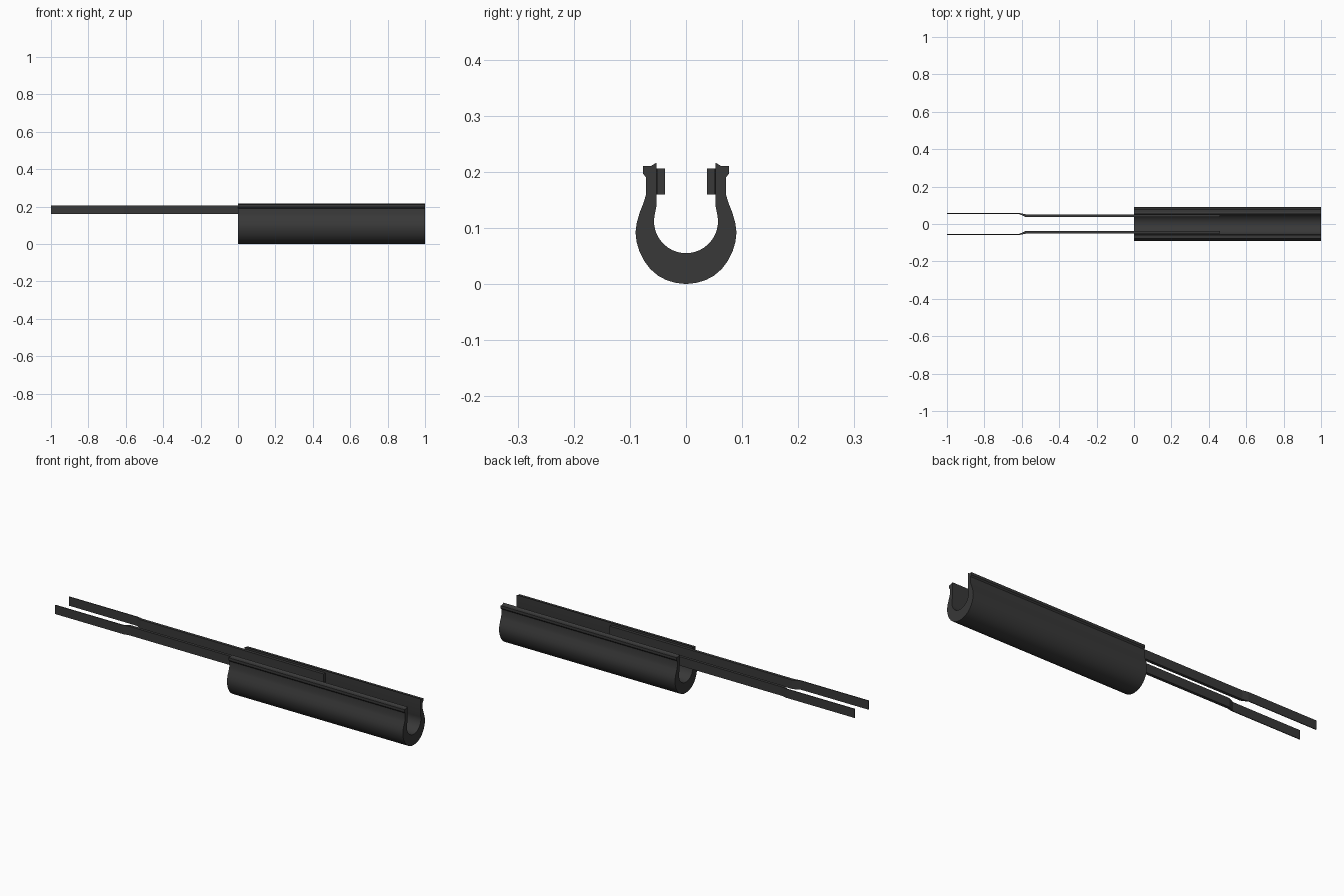
import bpy, bmesh, math

old = bpy.data.objects.get("Cube")
if old:
    bpy.data.objects.remove(old, do_unlink=True)

charcoal = bpy.data.materials.new("charcoal")
charcoal.use_nodes = True
colour = (0.04, 0.04, 0.04, 1)
charcoal.diffuse_color = colour
charcoal.node_tree.nodes["Principled BSDF"].inputs["Base Color"].default_value = colour


def extrude_outline(name, outline, direction, smooth=False):
    """Fill a closed outline and extrude it into a solid."""
    bm = bmesh.new()
    face = bm.faces.new([bm.verts.new(p) for p in outline])
    result = bmesh.ops.extrude_face_region(bm, geom=[face], use_keep_orig=True)
    verts = [g for g in result["geom"] if isinstance(g, bmesh.types.BMVert)]
    bmesh.ops.translate(bm, verts=verts, vec=direction)
    bmesh.ops.recalc_face_normals(bm, faces=bm.faces)
    mesh = bpy.data.meshes.new(name)
    bm.to_mesh(mesh)
    bm.free()
    mesh.materials.append(charcoal)
    obj = bpy.data.objects.new(name, mesh)
    bpy.context.collection.objects.link(obj)
    if smooth:
        bpy.ops.object.select_all(action="DESELECT")
        obj.select_set(True)
        bpy.context.view_layer.objects.active = obj
        bpy.ops.object.shade_smooth_by_angle(angle=math.radians(30))
    return obj


# Open channel: outer wall and lip, then the round inner bore, as (y, z)
outer = [(0, 0), (0.018, 0.002), (0.035, 0.007), (0.05, 0.015), (0.064, 0.027),
         (0.075, 0.042), (0.083, 0.058), (0.088, 0.075), (0.09, 0.092),
         (0.088, 0.108), (0.083, 0.126), (0.076, 0.144), (0.071, 0.16),
         (0.071, 0.19), (0.077, 0.197), (0.077, 0.21), (0.063, 0.21),
         (0.053, 0.216), (0.053, 0.137)]
bore_radius, bore_z = 0.057, 0.112
bore = []
for i in range(13):
    a = math.radians(10 - 100 * i / 12)
    bore.append((bore_radius * math.cos(a), bore_z + bore_radius * math.sin(a)))
half = outer + bore
profile = half + [(-y, z) for y, z in reversed(half[1:-1])]
extrude_outline("channel_body", [(0, y, z) for y, z in profile], (1, 0, 0), True)

# Pair of rails: thin outer ends that step inward and run into the channel
rail = [(-1, 0.054), (-0.615, 0.054), (-0.58, 0.037), (0.46, 0.037),
        (0.46, 0.052), (-0.58, 0.052), (-0.61, 0.058), (-1, 0.058)]
for name, side in (("left_rail", 1), ("right_rail", -1)):
    # the front faces -y, so the rail nearest the front is on that side
    label = "back_rail" if side == 1 else "front_rail"
    extrude_outline(label, [(x, side * y, 0.16) for x, y in rail], (0, 0, 0.046))
